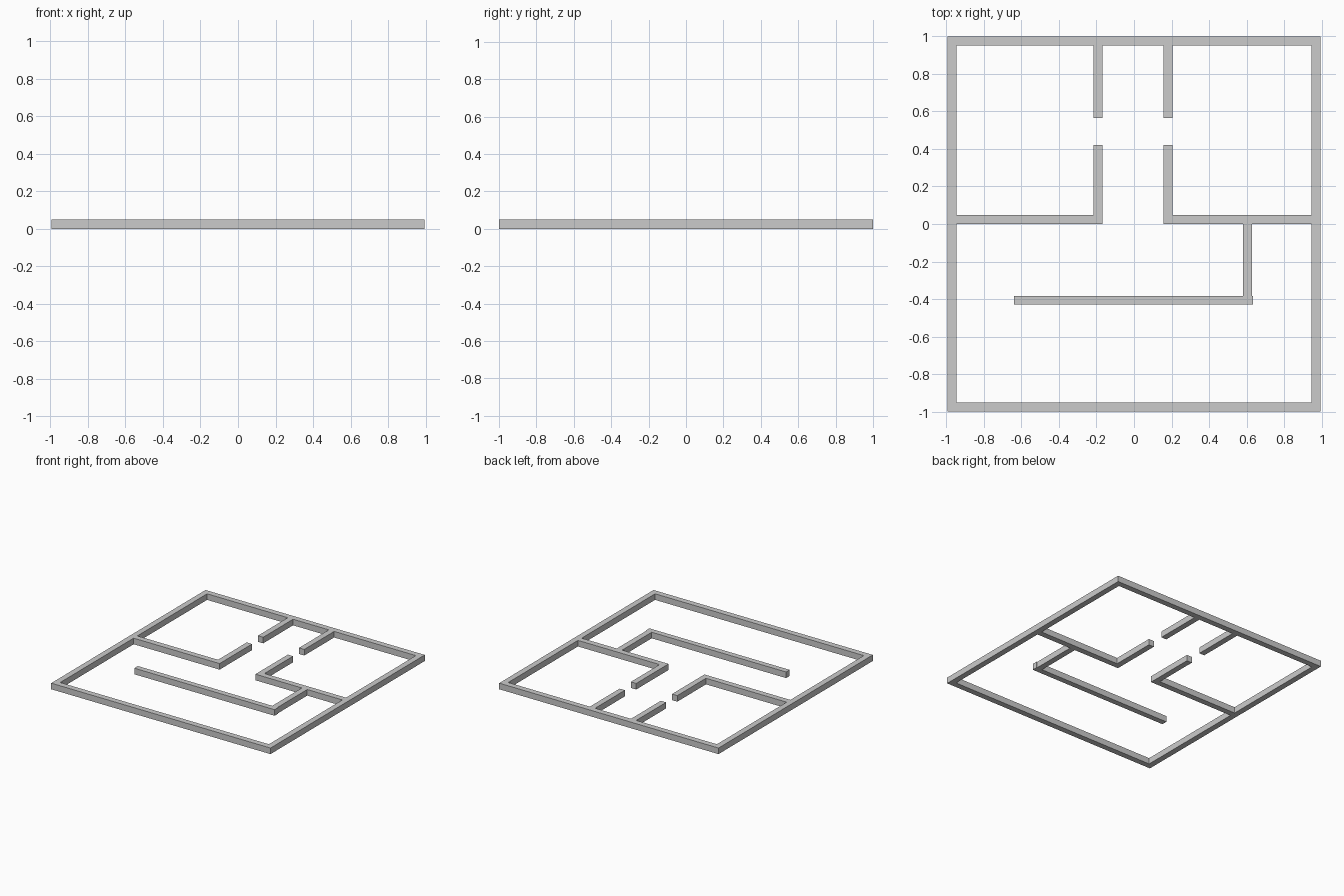
import bpy
import bmesh
from mathutils import Matrix, Vector

if "Cube" in bpy.data.objects:
    bpy.data.objects.remove(bpy.data.objects["Cube"])

H = 0.05          # wall height
T = 0.048         # wall thickness
X, Y = 0.995, 1.0  # outer half sizes


def wall(name, x0, x1, y0, y1):
    """Box wall standing on z = 0, given by its plan extents."""
    bm = bmesh.new()
    size = Matrix.Diagonal((x1 - x0, y1 - y0, H, 1))
    centre = Matrix.Translation(Vector(((x0 + x1) / 2, (y0 + y1) / 2, H / 2)))
    bmesh.ops.create_cube(bm, size=1, matrix=centre @ size)
    mesh = bpy.data.meshes.new(name)
    bm.to_mesh(mesh)
    bm.free()
    obj = bpy.data.objects.new(name, mesh)
    bpy.context.collection.objects.link(obj)


# Outer walls
wall("back_wall", -X, X, Y - T, Y)
wall("front_wall", -X, X, -Y, -Y + T)
wall("left_wall", -X, -X + T, -Y + T, Y - T)
wall("right_wall", X - T, X, -Y + T, Y - T)

# Corridor walls, each split by a doorway
for side, x in (("left", -0.215), ("right", 0.158)):
    wall(side + "_corridor_wall_back", x, x + T, 0.565, Y - T)
    wall(side + "_corridor_wall_front", x, x + T, 0.0, 0.42)

# Walls closing the two back rooms
wall("left_room_wall", -X + T, -0.215, 0.0, T)
wall("right_room_wall", 0.158 + T, X - T, 0.0, T)

# L-shaped partition in the front hall
wall("partition_stub", 0.58, 0.628, -0.384, 0.0)
wall("partition_bar", -0.64, 0.633, -0.43, -0.384)
